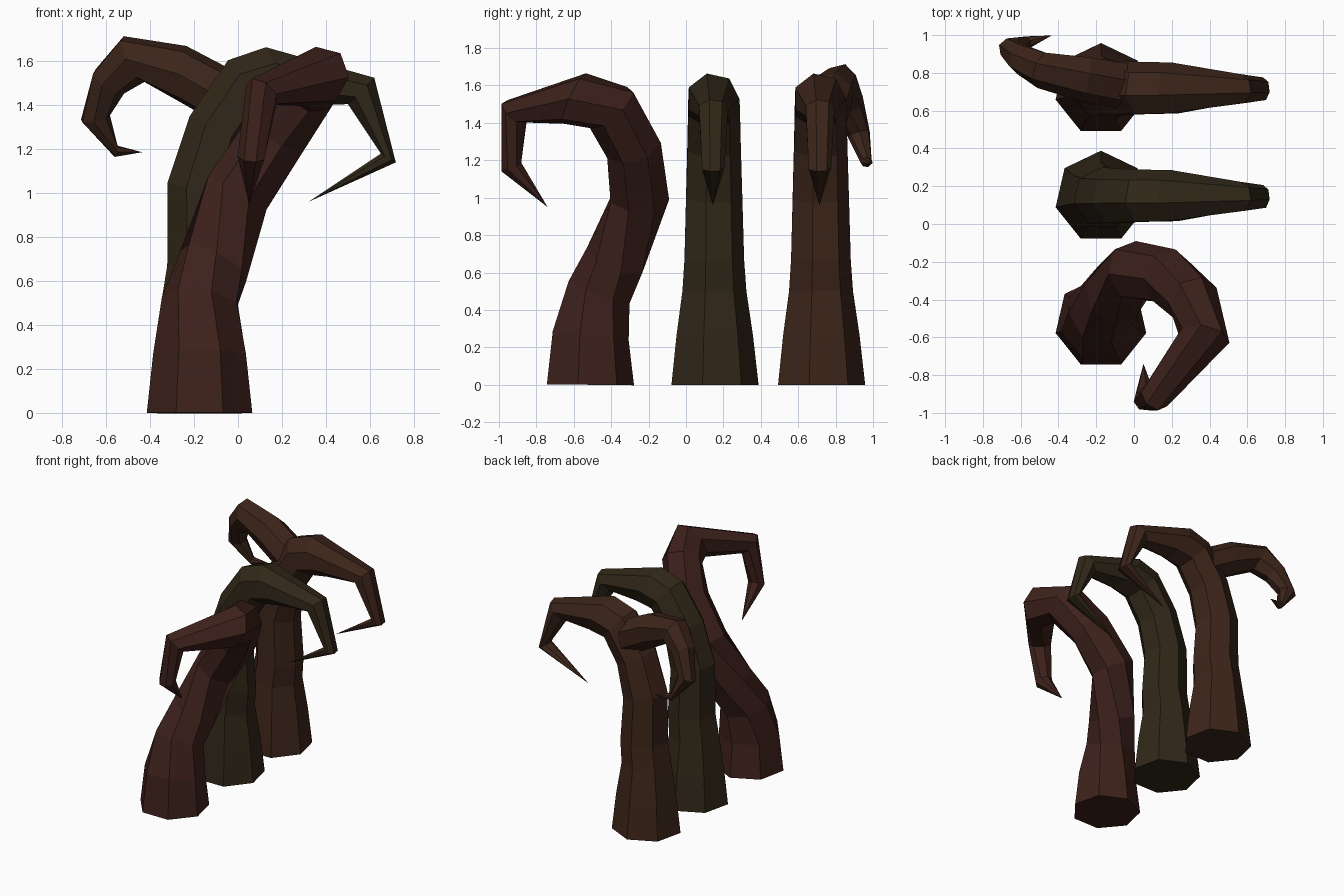
import bpy, bmesh, math
from mathutils import Vector

SIDES = 7


def material(name, rgb):
    m = bpy.data.materials.new(name)
    m.diffuse_color = (*rgb, 1)
    return m


def horn(name, rings, tip, mat):
    """Loft seven-sided rings (centre, outer-edge point, half width) to a pointed tip."""
    bm = bmesh.new()
    centres = [Vector(c) for c, o, w in rings] + [Vector(tip)]
    loops = []
    for i, (c, o, w) in enumerate(rings):
        c = centres[i]
        out = Vector(o) - c
        fwd = (centres[i + 1] - c).normalized()
        if i:
            fwd += (c - centres[i - 1]).normalized()
        side = out.cross(fwd).normalized() * w
        loop = []
        for k in range(SIDES):
            t = 2 * math.pi * k / SIDES
            loop.append(bm.verts.new(c + side * math.cos(t) + out * (math.sin(t) / 0.975)))
        loops.append(loop)
    for a, b in zip(loops, loops[1:]):
        for k in range(SIDES):
            n = (k + 1) % SIDES
            bm.faces.new((a[k], a[n], b[n], b[k]))
    end = bm.verts.new(tip)
    for k in range(SIDES):
        bm.faces.new((loops[-1][k], loops[-1][(k + 1) % SIDES], end))
    bm.faces.new(loops[0])
    bmesh.ops.recalc_face_normals(bm, faces=bm.faces)
    me = bpy.data.meshes.new(name)
    bm.to_mesh(me)
    bm.free()
    me.materials.append(mat)
    ob = bpy.data.objects.new(name, me)
    bpy.context.collection.objects.link(ob)
    return ob


olive = material("dark_olive", (0.030, 0.020, 0.009))
brown = material("dark_brown", (0.045, 0.018, 0.010))
red = material("red_brown", (0.047, 0.015, 0.011))

# Planar hooked trunk: centre x, z, outer x, z, half width
hook = [
    (-0.175, 0.00, -0.415, 0.00, 0.245),
    (-0.175, 0.264, -0.386, 0.264, 0.215),
    (-0.176, 0.50, -0.35, 0.50, 0.180),
    (-0.155, 0.665, -0.322, 0.67, 0.168),
    (-0.165, 1.01, -0.32, 1.05, 0.158),
    (-0.09, 1.28, -0.22, 1.35, 0.150),
    (0.05, 1.49, -0.045, 1.605, 0.145),
    (0.20, 1.53, 0.127, 1.664, 0.142),
    (0.56, 1.465, 0.62, 1.525, 0.081),
    (0.684, 1.16, 0.718, 1.14, 0.063),
]
for name, y, mat in (("middle_trunk", 0.143, olive), ("back_trunk", 0.713, brown)):
    horn(name, [((cx, y, cz), (ox, y, oz), w) for cx, cz, ox, oz, w in hook],
         (0.32, y, 0.96), mat)

# Side branch curling off the back trunk
horn("back_branch", [
    ((-0.05, 0.735, 1.43), (-0.05, 0.735, 1.57), 0.13),
    ((-0.25, 0.77, 1.54), (-0.24, 0.77, 1.67), 0.125),
    ((-0.48, 0.815, 1.61), (-0.527, 0.83, 1.714), 0.10),
    ((-0.59, 0.87, 1.505), (-0.655, 0.885, 1.56), 0.082),
    ((-0.65, 0.925, 1.34), (-0.716, 0.935, 1.33), 0.062),
    ((-0.555, 0.965, 1.19), (-0.56, 0.967, 1.164), 0.032),
], (-0.436, 0.998, 1.186), brown)

# Front trunk spirals back, to the right, then hooks forward
horn("front_trunk", [
    ((-0.175, -0.523, 0.0), (-0.415, -0.523, 0.0), 0.245),
    ((-0.175, -0.52, 0.264), (-0.386, -0.52, 0.264), 0.215),
    ((-0.17, -0.465, 0.50), (-0.34, -0.43, 0.51), 0.178),
    ((-0.11, -0.37, 0.68), (-0.25, -0.29, 0.72), 0.168),
    ((0.0, -0.25, 1.0), (-0.075, -0.115, 1.04), 0.155),
    ((0.18, -0.28, 1.27), (0.135, -0.155, 1.34), 0.15),
    ((0.31, -0.40, 1.48), (0.27, -0.30, 1.59), 0.142),
    ((0.37, -0.60, 1.53), (0.385, -0.54, 1.665), 0.138),
    ((0.11, -0.915, 1.46), (0.08, -0.965, 1.52), 0.083),
    ((0.06, -0.935, 1.165), (0.04, -0.985, 1.145), 0.063),
], (0.05, -0.74, 0.95), red)
